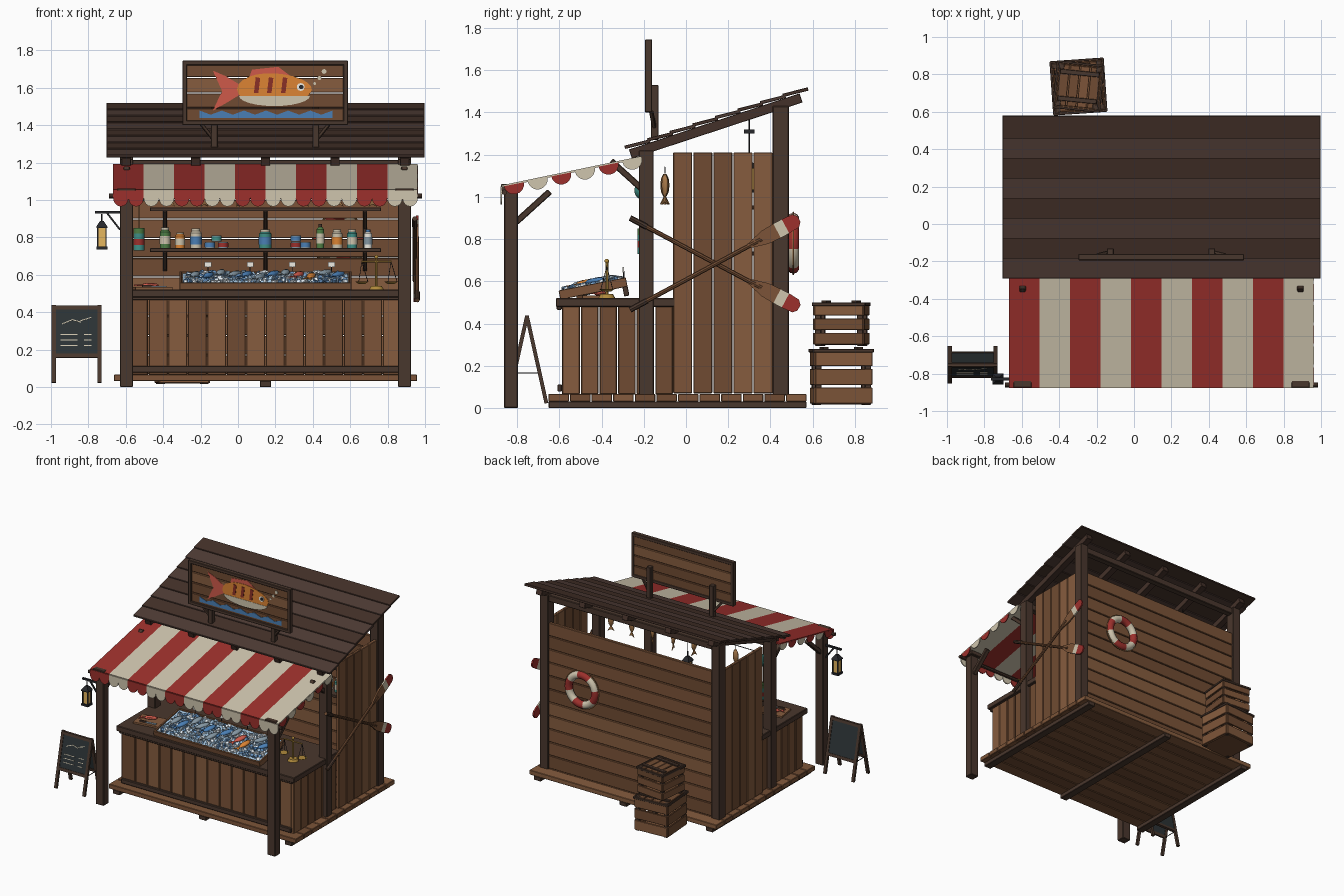
import bpy, bmesh, math, random
from mathutils import Matrix as Mx, Vector as V, Euler

if "Cube" in bpy.data.objects:
    bpy.data.objects.remove(bpy.data.objects["Cube"])

random.seed(4)
HEX = dict(wood='7c5438', wood2='704b32', wood3='865c3e', dark='49372d', roof='4f3c35', roof2='443129',
           red='9c302c', cream='cfc5ae', metal='26272b', slate='2c3335', brass='b08a3c', ice='a9cbe6',
           ice2='6590bd', ice3='e6eff5', orange='dc8433', coral='cf5a4a', maroon='8a3026', blue='4a7fb5',
           teal='3f8f86', green='4f7f45', white='efece4', amber='e6b75e', tan='a8794a', silver='8597a3')
WOODS = ['wood', 'wood2', 'wood3']
CX = 0.147          # centre line of the stall
PX = 0.743          # post offset from the centre line
UP = Mx.Rotation(math.pi / 2, 4, 'X')    # flat shapes stand up facing the front

def material(key):
    if key not in bpy.data.materials:
        rgb = [int(HEX[key][i:i + 2], 16) / 255 for i in (0, 2, 4)]
        bpy.data.materials.new(key).diffuse_color = [((c + .055) / 1.055) ** 2.4 for c in rgb] + [1]
    return bpy.data.materials[key]

def T(x, y, z): return Mx.Translation((x, y, z))
def R(a, axis): return Mx.Rotation(a, 4, axis)

class Part:
    """Collects simple solids into one named object."""
    def __init__(s, name, M=Mx()):
        s.name, s.M, s.bm, s.cols = name, M, bmesh.new(), []
    def paint(s, verts, col):
        if col not in s.cols: s.cols.append(col)
        for f in {f for v in verts for f in v.link_faces}: f.material_index = s.cols.index(col)
    def box(s, c, size, col, rot=(0, 0, 0)):
        m = s.M @ T(*c) @ Euler(rot).to_matrix().to_4x4() @ Mx.Diagonal((*size, 1))
        s.paint(bmesh.ops.create_cube(s.bm, size=1, matrix=m)['verts'], col)
    def along(s, a, b):
        a, b = V(a), V(b)
        return s.M @ Mx.Translation((a + b) / 2) @ (b - a).to_track_quat('Z', 'Y').to_matrix().to_4x4(), (b - a).length
    def beam(s, a, b, w, h, col):
        m, n = s.along(a, b)
        s.paint(bmesh.ops.create_cube(s.bm, size=1, matrix=m @ Mx.Diagonal((w, h, n, 1)))['verts'], col)
    def rod(s, a, b, r, col, r2=None, n=8):
        m, d = s.along(a, b)
        s.paint(bmesh.ops.create_cone(s.bm, cap_ends=True, segments=n, radius1=r, radius2=r if r2 is None else r2,
                                      depth=d, matrix=m)['verts'], col)
    def ball(s, c, size, col, M=Mx(), n=10):
        m = s.M @ M @ T(*c) @ Mx.Diagonal((*size, 1))
        s.paint(bmesh.ops.create_uvsphere(s.bm, u_segments=n, v_segments=n * 2 // 3, radius=1, matrix=m)['verts'], col)
    def prism(s, pts, M, depth, col):
        lo, hi = [[s.bm.verts.new(s.M @ M @ V((x, y, z))) for x, y in pts] for z in (0, depth)]
        s.bm.faces.new(lo); s.bm.faces.new(hi[::-1])
        for i in range(len(pts)):
            s.bm.faces.new((lo[i - 1], lo[i], hi[i], hi[i - 1]))
        s.paint(lo + hi, col)
    def fish(s, M, L, col):
        s.ball((.1 * L, 0, 0), (.38 * L, .1 * L, .15 * L), col, M, 8)
        s.prism([(-.2 * L, 0), (-.5 * L, .16 * L), (-.42 * L, 0), (-.5 * L, -.16 * L)], M @ UP @ T(0, 0, -.02 * L), .04 * L, col)
    def ring(s, R0, r, n, m, color):
        g = [[s.bm.verts.new(s.M @ V(((R0 + r * math.cos(b)) * math.cos(a), r * math.sin(b), (R0 + r * math.cos(b)) * math.sin(a))))
              for b in (2 * math.pi * j / m for j in range(m))] for a in (2 * math.pi * i / n for i in range(n))]
        for i in range(n):
            col = color(i)
            if col not in s.cols: s.cols.append(col)
            for j in range(m):
                f = s.bm.faces.new((g[i - 1][j - 1], g[i - 1][j], g[i][j], g[i][j - 1]))
                f.material_index = s.cols.index(col)
    def done(s, bevel=0, smooth=False):
        bmesh.ops.recalc_face_normals(s.bm, faces=s.bm.faces)
        me = bpy.data.meshes.new(s.name); s.bm.to_mesh(me); s.bm.free()
        for c in s.cols: me.materials.append(material(c))
        ob = bpy.data.objects.new(s.name, me); bpy.context.collection.objects.link(ob)
        if bevel:
            b = ob.modifiers.new('bevel', 'BEVEL'); b.width = bevel; b.segments = 1
        if smooth:
            bpy.ops.object.select_all(action='DESELECT')
            ob.select_set(True); bpy.context.view_layer.objects.active = ob
            bpy.ops.object.shade_smooth_by_angle(angle=math.radians(40))

def planks(p, a, b, axis, n, c, size):
    """Row of n boards filling a..b along an axis, alternating wood tones."""
    w = (b - a) / n
    for i in range(n):
        cc, sz = list(c), list(size)
        cc[axis] = a + w * (i + .5); sz[axis] = w - .005
        p.box(cc, sz, random.choice(WOODS))

# floor deck on three runners
p = Part('floor_deck'); planks(p, -.654, .573, 1, 12, (CX, 0, .049), (1.62, 0, .036))
for x in (-.6, CX, .89): p.box((x, -.04, .016), (.06, 1.22, .032), 'dark')
p.done(.003)

# stall posts, headers, awning posts with caps and braces
p = Part('posts_and_beams')
for s in (-1, 1):
    x = CX + s * PX
    p.box((x, -.188, .64), (.07, .07, 1.16), 'dark')
    p.box((x, .449, .745), (.07, .078, 1.37), 'dark')
    p.box((x, -.829, .515), (.07, .066, 1.03), 'dark')
    p.box((x, -.826, 1.045), (.098, .098, .034), 'dark')
    p.beam((x, -.645, 1.025), (x, -.805, .88), .035, .03, 'dark')
    p.beam((x, -.355, 1.17), (x, -.2, 1.03), .035, .03, 'dark')
p.box((CX, -.188, 1.19), (1.55, .05, .05), 'dark'); p.box((CX, .449, 1.4), (1.55, .05, .05), 'dark')
p.done(.004)

# walls
p = Part('back_wall'); planks(p, .068, 1.21, 2, 11, (CX, .46, 0), (1.43, .025, 0)); p.done(.003)
for s, nm in ((-1, 'left_wall'), (1, 'right_wall')):
    p = Part(nm); planks(p, -.063, .412, 1, 5, (CX + s * .757, 0, .64), (.025, 0, 1.14)); p.done(.003)

# sloping roof of lapped boards on rafters
p = Part('roof', T(CX, -.285, 1.222) @ R(math.radians(18.2), 'X'))
for i in range(8):
    p.box((0, .061 + i * .1125, .009), (1.7, .124, .016), ['roof', 'roof2'][i % 2], (-.07, 0, 0))
for i in range(5): p.box(((i - 2) * .372, .44, -.025), (.05, .85, .045), 'roof2')
p.done(.002)

# striped awning with scalloped valance and side scallops
p = Part('awning')
W = .1628; X0 = CX - 5 * W; tone = ['red', 'cream']
for i in range(10):
    x = X0 + (i + .5) * W
    p.beam((x, -.21, 1.188), (x, -.872, 1.05), W, .01, tone[i % 2])
    for k in (-.25, .25):
        arc = [(W / 4 * math.cos(t), -.04 + .045 * math.sin(t)) for t in (math.pi + math.pi * j / 8 for j in range(9))]
        p.prism([(-W / 4, 0)] + arc + [(W / 4, 0)], T(x + k * W, -.87, 1.05) @ UP, .008, tone[i % 2])
for s in (-1, 1):
    for i in range(6):
        y = -.255 - i * .112
        arc = [(.048 * math.cos(t), .048 * math.sin(t)) for t in (math.pi + math.pi * j / 8 for j in range(9))]
        p.prism(arc, T(CX + s * .812, y, 1.176 + (y + .255) * .208) @ R(math.pi / 2, 'Z') @ UP @ R(.2, 'Z') @ T(0, 0, -.003), .006, tone[(i + 1) % 2])
p.done()
p = Part('awning_bar'); p.rod((-.69, -.86, 1.022), (.984, -.86, 1.022), .013, 'dark'); p.done(smooth=True)

# counter
p = Part('counter')
planks(p, CX - .73, CX + .73, 0, 14, (0, -.575, .275), (0, .025, .42))
for s in (-1, 1): planks(p, -.588, -.06, 1, 6, (CX + s * .735, 0, .275), (.025, 0, .42))
p.box((CX, -.333, .5), (1.54, .566, .042), 'dark')
p.box((CX, -.6, .49), (1.5, .025, .05), 'dark'); p.box((CX, -.598, .095), (1.47, .022, .035), 'dark')
p.done(.004)

# tilted ice tray with crushed ice and fish
TR = T(CX, -.44, .566) @ R(math.radians(11), 'X')
p = Part('ice_tray', TR)
p.box((0, 0, -.014), (.92, .32, .012), 'wood')
for s in (-1, 1):
    p.box((0, s * .155, 0), (.92, .014, .044), 'wood'); p.box((s * .453, 0, 0), (.014, .32, .044), 'wood')
p.box((0, .15, -.04), (.86, .025, .05), 'dark')
p.done(.002)
p = Part('crushed_ice', TR); p.box((0, 0, .002), (.89, .295, .024), 'ice')
for i in range(620):
    d = random.uniform(.014, .026)
    p.box((random.uniform(-.43, .43), random.uniform(-.135, .135), random.uniform(.012, .022)), (d, d, d * .8),
          random.choice(['ice', 'ice2', 'ice3']), [random.uniform(0, 3) for _ in range(3)])
p.done()
p = Part('fish_on_ice', TR)
for i in range(12):
    p.fish(T(-.38 + i * .069, random.uniform(-.06, .06), .034) @ R(1.1 + random.uniform(-.3, .3), 'Z') @ R(math.pi / 2, 'X'),
           .15, ['silver', 'blue', 'silver', 'coral', 'orange'][i % 5 if i > 5 else i % 3])
p.done(smooth=True)
p = Part('price_tags')
for x in (-.16, .065, .29, .5):
    p.rod((x, -.295, .59), (x, -.295, .65), .003, 'metal', n=6); p.box((x, -.297, .655), (.036, .005, .026), 'white')
p.done()

# cutting board, fillet and knife
p = Part('cutting_board', T(-.46, -.43, .527) @ R(.15, 'Z'))
p.box((0, 0, 0), (.2, .15, .014), 'wood3'); p.fish(T(-.02, .02, .017) @ R(.3, 'Z') @ R(math.pi / 2, 'X'), .14, 'coral')
p.box((.03, -.045, .01), (.08, .02, .004), 'silver'); p.box((-.035, -.045, .012), (.05, .014, .012), 'dark'); p.done()

# balance scale
p = Part('balance_scale', T(.74, -.375, .521))
p.rod((0, 0, 0), (0, 0, .018), .04, 'brass', .03, 14); p.rod((0, 0, .01), (0, 0, .17), .007, 'brass')
p.rod((-.08, 0, .15), (.08, 0, .15), .005, 'brass'); p.ball((0, 0, .175), (.011,) * 3, 'brass')
for s in (-1, 1):
    x = s * .078
    p.rod((x, 0, .03), (x, 0, .042), .018, 'brass', .036, 14)
    for k in range(3):
        a = k * 2.094
        p.rod((x, 0, .15), (x + .033 * math.cos(a), .033 * math.sin(a), .04), .0018, 'metal', n=4)
p.done(smooth=True)

# shelves with brackets
p = Part('shelves')
for z in (.732, .95): p.box((CX, .37, z), (1.235, .14, .02), 'dark')
for x in (-.39, CX, .68):
    p.box((x, .435, .79), (.022, .022, .34), 'dark')
    for z in (.732, .95): p.beam((x, .43, z - .1), (x, .33, z - .01), .018, .018, 'dark')
p.done(.002)

# jars, cans and bottles
p = Part('shelf_goods')
def jar(x, z, r, h, body, label, cap='cream', neck=.7):
    p.rod((x, .37, z), (x, .37, z + h * .78), r, body, n=12)
    p.rod((x, .37, z + h * .2), (x, .37, z + h * .6), r * 1.04, label, n=12)
    p.rod((x, .37, z + h * .78), (x, .37, z + h * .88), r, body, r * neck, 12)
    p.rod((x, .37, z + h * .88), (x, .37, z + h), r * neck * 1.1, cap, n=12)
for x, h, r, b, l in [(-.39, .11, .028, 'green', 'cream'), (-.31, .085, .026, 'orange', 'cream'), (-.225, .105, .03, 'cream', 'blue'),
                      (.145, .1, .033, 'teal', 'blue'), (.53, .1, .028, 'cream', 'orange'), (.61, .1, .027, 'teal', 'cream')]:
    jar(x, .742, r, h, b, l)
jar(.44, .742, .021, .13, 'green', 'cream', 'dark', .4); jar(.695, .742, .022, .1, 'white', 'silver', 'blue', .5)
for x, z, l in [(-.15, .742, 'blue'), (-.08, .742, 'red'), (-.115, .777, 'teal'), (.31, .742, 'red'), (.31, .777, 'blue'), (.36, .742, 'blue')]:
    p.rod((x, .37, z), (x, .37, z + .034), .027, 'silver', n=12); p.rod((x, .37, z + .006), (x, .37, z + .028), .028, l, n=12)
p.done(smooth=True)

# dried fish on a wire, float and buoy
p = Part('hanging_fish'); p.rod((-.59, -.1, 1.14), (.88, -.1, 1.14), .003, 'metal', n=5)
for i in range(7):
    x = -.36 + i * .18
    p.rod((x, -.1, 1.14), (x, -.1, 1.11), .002, 'metal', n=4); p.fish(T(x, -.1, 1.04) @ R(-math.pi / 2, 'Y') @ R(.6 * i, 'X'), .15, 'tan')
p.done(smooth=True)
p = Part('net_floats'); p.ball((-.53, -.2, 1.03), (.045,) * 3, 'teal', n=12); p.rod((-.53, -.2, .84), (-.53, -.2, 1.15), .003, 'tan', n=5)
for i, c in enumerate(['teal', 'red', 'teal', 'green']): p.rod((-.53, -.2, .73 + i * .03), (-.53, -.2, .76 + i * .03), .03, c, n=12)
p.done(smooth=True)

# lanterns
def lantern(name, x, y, top):
    p = Part(name, T(x, y, top - .18))
    p.box((0, 0, .008), (.058, .058, .016), 'metal'); p.box((0, 0, .065), (.038, .038, .1), 'amber')
    for a in (-1, 1):
        for b in (-1, 1): p.box((a * .022, b * .022, .065), (.007, .007, .1), 'metal')
    p.box((0, 0, .118), (.058, .058, .008), 'metal')
    p.M = p.M @ R(math.pi / 4, 'Z'); p.rod((0, 0, .122), (0, 0, .152), .042, 'metal', .014, 4)
    p.rod((0, 0, .15), (0, 0, .19), .004, 'metal', n=6); p.done()
lantern('post_lantern', -.728, -.829, .915)
p = Part('lantern_bracket'); p.box((-.69, -.829, .935), (.15, .014, .014), 'metal'); p.beam((-.7, -.829, .93), (-.63, -.829, .84), .01, .01, 'metal')
p.done()
lantern('ceiling_lantern', -.225, .3, 1.2)
p = Part('ceiling_hook'); p.rod((-.225, .3, 1.19), (-.225, .3, 1.39), .003, 'metal', n=6); p.box((-.225, .3, 1.31), (.05, .05, .018), 'metal'); p.done()

# roof sign: planked panel, frame, posts
p = Part('sign_board'); planks(p, 1.41, 1.735, 2, 4, (.145, -.172, 0), (.86, .018, 0))
for s in (-1, 1):
    p.box((.145, -.177, 1.5725 + s * .16), (.884, .034, .025), 'dark'); p.box((.145 + s * .43, -.177, 1.5725), (.025, .034, .345), 'dark')
    x = .145 + s * .271
    p.box((x, -.148, 1.4), (.036, .036, .26), 'dark'); p.beam((x + s * .01, -.15, 1.33), (x + s * .07, -.165, 1.405), .018, .018, 'dark')
p.done(.003)

# painted fish, waves and bubbles on the sign
p = Part('sign_fish', T(.195, -.181, 1.592) @ UP)
def shape(pts, z, col): p.prism(pts, T(0, 0, z), .003, col)
def disc(x, y, r, z, col): shape([(x + r * math.cos(t * math.pi / 6), y + r * math.sin(t * math.pi / 6)) for t in range(12)], z, col)
angles = [math.pi * i / 12 for i in range(25)]
body = [(.2 * math.cos(t), .085 * math.sin(t) * (1 - .12 * math.cos(t))) for t in angles[:-1]]
shape([(-.33, .1), (-.26, .07), (-.17, .015), (-.17, -.02), (-.26, -.075), (-.33, -.115), (-.28, -.01)], 0, 'coral')
shape([(-.14, .05), (-.12, .105), (.02, .12), (.1, .06)], 0, 'coral')
shape(body, .003, 'orange')
shape([(.19 * math.cos(t), -.035 + .055 * math.sin(t)) for t in angles[12:]], .005, 'cream')
for x in (-.1, -.03, .045): shape([(x - .01, -.02), (x + .014, -.02), (x + .024, .06), (x, .065)], .006, 'maroon')
disc(.14, .012, .021, .006, 'white'); disc(.143, .012, .012, .008, 'metal')
for x, y, r in ((.215, .03, .008), (.24, .06, .011), (.265, .095, .013)): disc(x, y, r, 0, 'cream')
shape([(-.4, -.155), (.31, -.155)] + [(.31 - i * .71 / 24, -.125 + .011 * math.cos(i * math.pi / 2)) for i in range(25)], 0, 'blue')
p.done()

# folding chalkboard
p = Part('chalkboard')
for s in (-1, 1):
    p.M = T(-.863, -.753, .435) @ R(s * .22, 'X')
    for x in (-.122, .122): p.box((x, 0, -.21), (.022, .018, .425), 'dark')
    for z in (-.012, -.275): p.box((0, 0, z), (.25, .018, .022), 'dark')
    p.box((0, 0, -.143), (.23, .01, .25), 'slate')
    if s < 0:
        for x, z, w, a in ((-.05, -.09, .06, -.4), (0, -.085, .05, .3), (.05, -.075, .06, -.3), (-.04, -.16, .09, 0), (.06, -.16, .04, 0),
                           (-.04, -.19, .09, 0), (.06, -.19, .04, 0), (-.04, -.22, .09, 0), (.06, -.22, .04, 0)):
            p.box((x, -.006, z), (w, .003, .005), 'cream', (0, a, 0))
p.M = Mx()
for x in (-.985, -.741): p.rod((x, -.815, .165), (x, -.69, .165), .003, 'metal', n=5)
p.done()

# crossed oars on the right wall
p = Part('crossed_oars')
for k, (z0, z1, x) in enumerate(((.9, .475, .945), (.465, .895, .958))):
    a = V((x, -.265, z0)); b = V((x, .535, z1)); d = b - a
    p.rod(a, a + d * .78, .011, 'wood2'); p.rod(a, a + d * .1, .014, 'dark')
    p.M = Mx.Translation(a) @ R(math.pi / 2, 'Z') @ UP @ R(math.atan2(d.z, d.y), 'Z')
    L = d.length
    for pts, c in (([(.7, .011), (.8, .035), (.87, .038), (.87, -.038), (.8, -.035), (.7, -.011)], 'wood'),
                   ([(.87, .038), (.92, .038), (.92, -.038), (.87, -.038)], 'cream'),
                   ([(.92, .038), (.98, .034), (1, .015), (1, -.015), (.98, -.034), (.92, -.038)], 'red')):
        p.prism([(u * L, v) for u, v in pts], T(0, 0, -.006), .012, c)
    p.M = Mx()
p.done()

# lifebuoy on the back wall
p = Part('lifebuoy', T(.545, .508, .78))
p.ring(.115, .029, 32, 10, lambda i: ['red', 'cream'][(i // 4) % 2]); p.ring(.147, .004, 32, 5, lambda i: 'tan')
p.done(smooth=True)

# stacked slatted crates
def crate(name, z, w, h, turn):
    p = Part(name, T(-.297, .735, z) @ R(turn, 'Z'))
    for k in range(4):
        M0 = p.M; p.M = M0 @ R(k * math.pi / 2, 'Z')
        p.box((w / 2 - .02, w / 2 - .02, h / 2), (.028, .028, h), 'dark')
        for i in range(3): p.box((0, w / 2 - .004, h * (i + .5) / 3), (w - .01, .012, h / 3 - .014), random.choice(WOODS))
        p.box((0, w / 2 + .002, h - .008), (w + .01, .012, .016), 'dark')
        p.M = M0
    planks(p, -w / 2 + .01, w / 2 - .01, 0, 4, (0, 0, h - .008), (0, w - .02, .012)); p.box((0, 0, .01), (w - .02, w - .02, .014), 'wood2')
    for y in (-.3, .3): p.box((0, y * w, h + .004), (w - .03, .025, .012), 'dark')
    p.done(.002)
crate('lower_crate', .015, .275, .265, .07)
crate('upper_crate', .295, .24, .205, -.1)

for m in bpy.data.materials:
    if m.users and not m.is_grease_pencil:
        m.use_nodes = True
        m.node_tree.nodes["Principled BSDF"].inputs["Base Color"].default_value = m.diffuse_color
